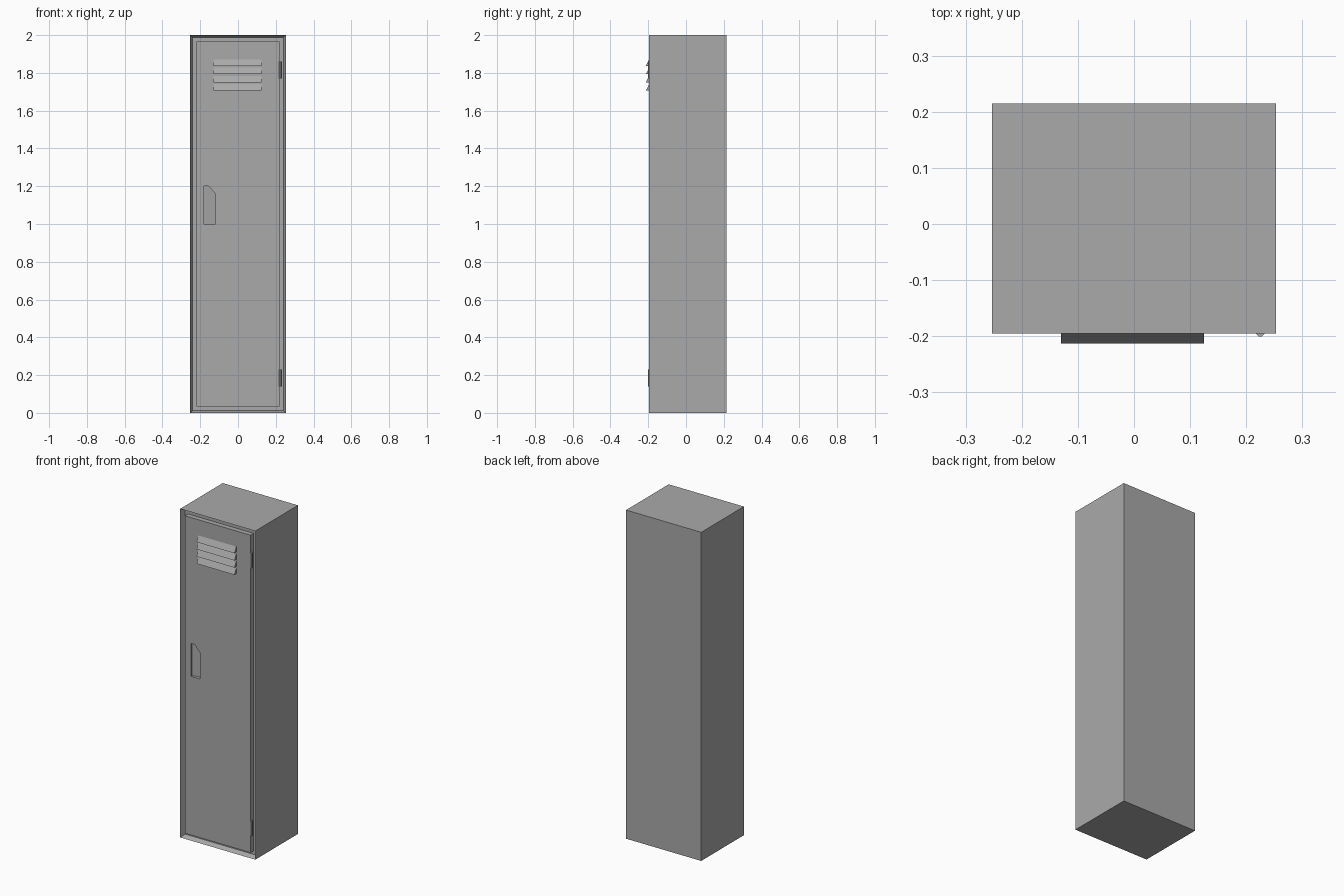
import bpy, bmesh, math
from mathutils import Vector

old = bpy.data.objects.get("Cube")
if old:
    bpy.data.objects.remove(old)


def material(name, value):
    m = bpy.data.materials.new(name)
    m.use_nodes = True
    color = (value, value, value, 1)
    m.diffuse_color = color
    m.node_tree.nodes["Principled BSDF"].inputs["Base Color"].default_value = color
    return m


steel = material("grey steel", 0.4)


def finish(name, bm):
    bmesh.ops.recalc_face_normals(bm, faces=bm.faces)
    mesh = bpy.data.meshes.new(name)
    bm.to_mesh(mesh)
    bm.free()
    mesh.materials.append(steel)
    ob = bpy.data.objects.new(name, mesh)
    bpy.context.collection.objects.link(ob)
    return ob


def prism(name, points, offset):
    """Extrude a closed outline along an offset vector."""
    bm = bmesh.new()
    face = bm.faces.new([bm.verts.new(p) for p in points])
    new = bmesh.ops.extrude_face_region(bm, geom=[face])["geom"]
    bmesh.ops.translate(bm, vec=Vector(offset),
                        verts=[v for v in new if isinstance(v, bmesh.types.BMVert)])
    return finish(name, bm)


def rect(x, z0, z1, y):
    return [(-x, y, z0), (x, y, z0), (x, y, z1), (-x, y, z1)]


FRONT, BACK, HALF = -0.195, 0.215, 0.253

# Cabinet with a sunken front opening
bm = bmesh.new()
bmesh.ops.create_cube(bm, size=1)
for v in bm.verts:
    v.co = (v.co.x * 2 * HALF, BACK if v.co.y > 0 else FRONT, v.co.z * 2 + 1)
front = min(bm.faces, key=lambda f: f.calc_center_median().y)
bmesh.ops.inset_region(bm, faces=[front], thickness=0.017)
bmesh.ops.translate(bm, verts=front.verts, vec=(0, 0.03, 0))
finish("cabinet", bm)

# Door with a sunken finger pull, deeper on its hinge side
door = prism("door", rect(0.221, 0.034, 1.966, FRONT), (0, 0.03, 0))
outline = [(-0.18, 1.0), (-0.12, 1.0), (-0.12, 1.16), (-0.155, 1.2), (-0.18, 1.2)]
cutter = prism("pull_cutter", [(x, FRONT - 0.01, z) for x, z in outline], (0, 0.022, 0))
for v in cutter.data.vertices:
    if v.co.y > FRONT:
        v.co.y += (v.co.x + 0.18) * 0.2
cutter.hide_render = True
cutter.hide_viewport = True
cut = door.modifiers.new("pull", "BOOLEAN")
cut.object = cutter
cut.solver = "EXACT"

# Vent louvres
for i in range(4):
    z = 1.706 + i * 0.0437
    prism(f"louvre_{i + 1}",
          [(-0.13, FRONT, z), (-0.13, FRONT - 0.018, z), (-0.13, FRONT, z + 0.034)],
          (0.255, 0, 0))

# Hinge barrels
for name, z in (("lower_hinge", 0.14), ("upper_hinge", 1.77)):
    ring = [(0.225 + 0.008 * math.cos(a), FRONT + 0.002 + 0.008 * math.sin(a), z)
            for a in (math.tau * (k + 0.5) / 8 for k in range(8))]
    prism(name, ring, (0, 0, 0.09))
